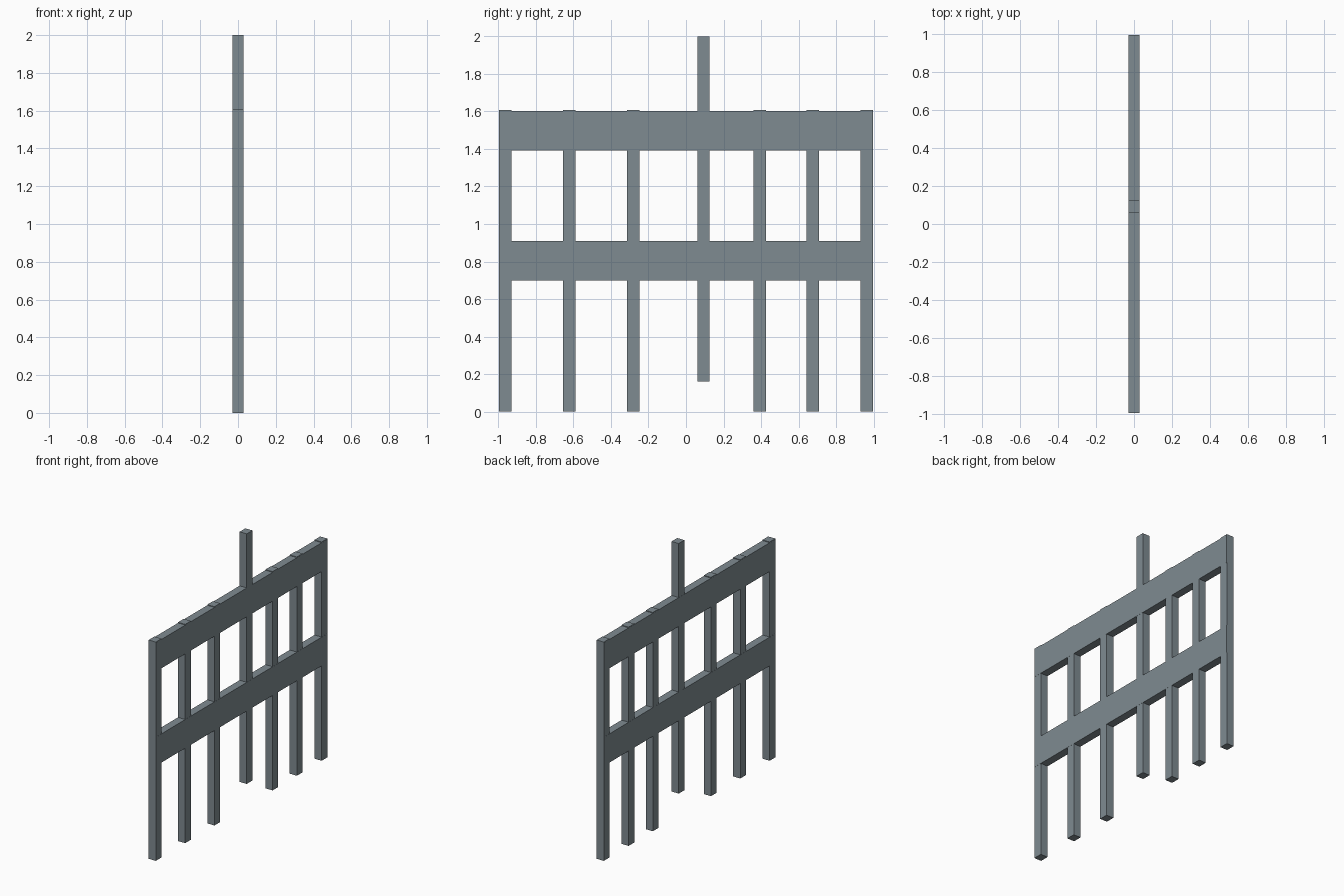
import bpy

if "Cube" in bpy.data.objects:
    bpy.data.objects.remove(bpy.data.objects["Cube"])

# Dark slate paint
slate = bpy.data.materials.new("slate")
slate.diffuse_color = (0.212, 0.258, 0.283, 1)
slate.use_nodes = True
slate.node_tree.nodes["Principled BSDF"].inputs["Base Color"].default_value = slate.diffuse_color


def box(name, y0, y1, z0, z1, depth):
    """Axis-aligned box centred on x = 0."""
    bpy.ops.mesh.primitive_cube_add(size=1, location=(0, (y0 + y1) / 2, (z0 + z1) / 2))
    ob = bpy.context.object
    ob.name = name
    ob.scale = (depth, y1 - y0, z1 - z0)
    bpy.ops.object.transform_apply(location=False, rotation=False, scale=True)
    ob.data.materials.append(slate)
    return ob


POST_W = 0.066
DEPTH = 0.058
HALF_LEN = 0.996

# Ground-standing posts
for i, y in enumerate((-0.963, -0.622, -0.282, 0.393, 0.675, 0.963), 1):
    box(f"fence_post_{i}", y - POST_W / 2, y + POST_W / 2, 0, 1.608, DEPTH)

# Tall raised post
box("tall_post", 0.093 - POST_W / 2, 0.093 + POST_W / 2, 0.162, 2.0, DEPTH)

# Horizontal rails, a hair proud of the posts
for name, z0, z1 in (("lower_rail", 0.698, 0.909), ("upper_rail", 1.391, 1.603)):
    box(name, -HALF_LEN + 0.001, HALF_LEN - 0.001, z0, z1, DEPTH + 0.001)
